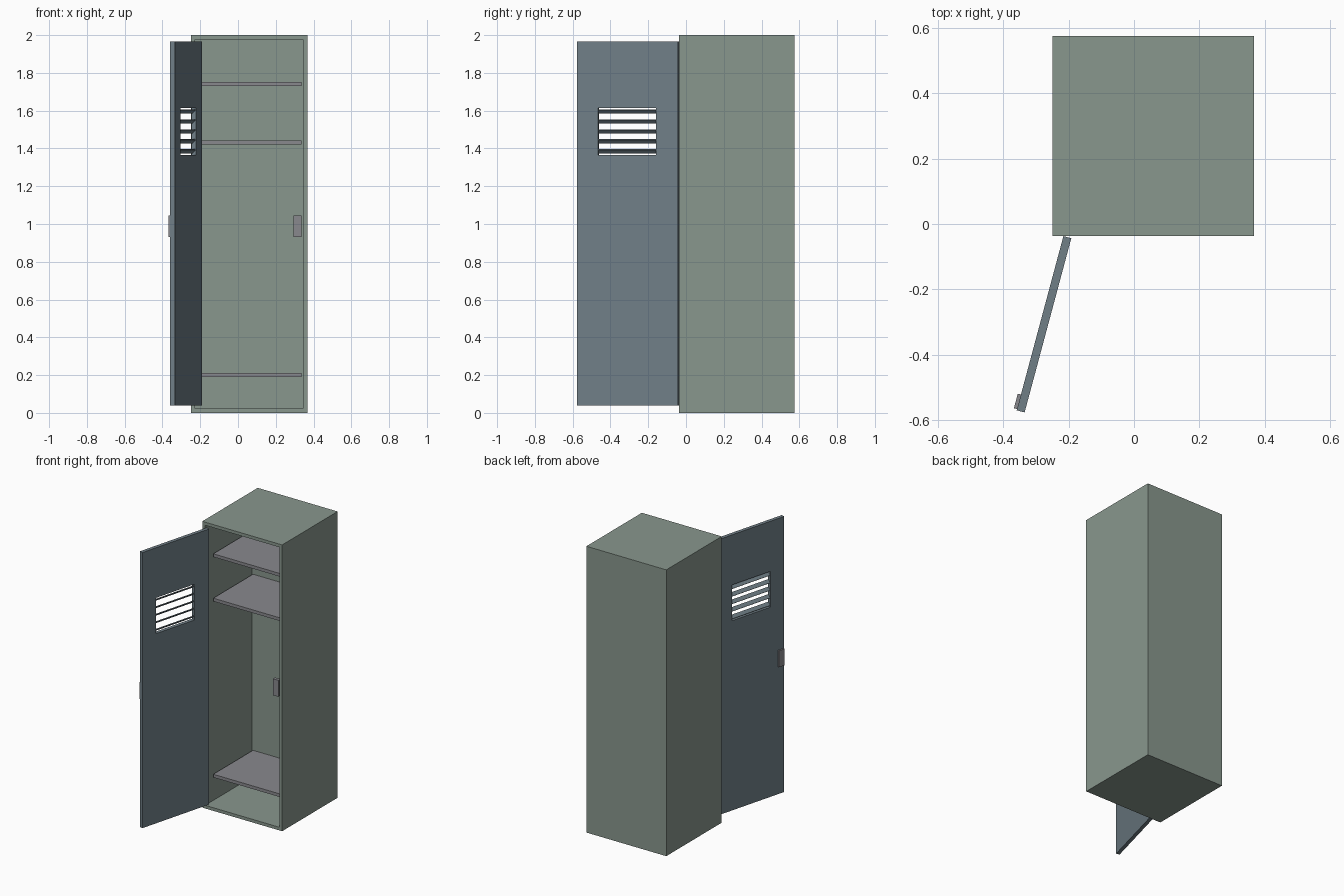
import bpy, bmesh
from math import radians
from mathutils import Matrix

if "Cube" in bpy.data.objects:
    bpy.data.objects.remove(bpy.data.objects["Cube"])


def material(name, rgb):
    m = bpy.data.materials.new(name)
    m.diffuse_color = (*rgb, 1)
    m.use_nodes = True
    m.node_tree.nodes["Principled BSDF"].inputs["Base Color"].default_value = m.diffuse_color
    return m


GREEN = material("cabinet_green", (0.25, 0.31, 0.27))
BLUE = material("door_blue_grey", (0.16, 0.21, 0.24))
GREY = material("fitting_grey", (0.25, 0.25, 0.27))


def box(name, lo, hi, mat=None, tilt=0, parent_matrix=None):
    """Box from its two corners, optionally tilted about its own x axis."""
    size = [b - a for a, b in zip(lo, hi)]
    mid = [(a + b) / 2 for a, b in zip(lo, hi)]
    bm = bmesh.new()
    bmesh.ops.create_cube(bm, size=1)
    bmesh.ops.scale(bm, vec=size, verts=bm.verts)
    bmesh.ops.rotate(bm, cent=(0, 0, 0), matrix=Matrix.Rotation(tilt, 3, 'X'), verts=bm.verts)
    bmesh.ops.translate(bm, vec=mid, verts=bm.verts)
    me = bpy.data.meshes.new(name)
    bm.to_mesh(me)
    bm.free()
    ob = bpy.data.objects.new(name, me)
    bpy.context.collection.objects.link(ob)
    if mat:
        me.materials.append(mat)
    if parent_matrix:
        ob.matrix_world = parent_matrix
    return ob


# Cabinet shell: solid box with its front face inset and pushed back
FRONT, BACK, INNER_BACK = -0.037, 0.575, 0.478
cabinet = box("cabinet", (-0.25, FRONT, 0), (0.367, BACK, 2), GREEN)
bm = bmesh.new()
bm.from_mesh(cabinet.data)
bm.normal_update()
face = min(bm.faces, key=lambda f: f.calc_center_median().y)
bmesh.ops.inset_individual(bm, faces=[face], thickness=0.031)
cavity = bmesh.ops.extrude_discrete_faces(bm, faces=[face])["faces"][0]
bmesh.ops.translate(bm, vec=(0, INNER_BACK - FRONT, 0), verts=cavity.verts)
bmesh.ops.recalc_face_normals(bm, faces=bm.faces)
bm.to_mesh(cabinet.data)
bm.free()

# Shelves
for i, z in enumerate((0.19, 1.42, 1.73)):
    box(f"shelf_{i + 1}", (-0.219, 0.04, z), (0.336, INNER_BACK, z + 0.022), GREY)

# Latch plate on the right edge of the opening
box("latch_plate", (0.295, -0.035, 0.93), (0.336, -0.012, 1.045), GREY)

# Door, modelled closed (x = width, y = thickness) and swung open at the hinge
swing = Matrix.Translation((-0.216, FRONT, 0)) @ Matrix.Rotation(radians(-105), 4, 'Z')
THICK = 0.025
door = box("door", (0, 0, 0.04), (0.552, THICK, 1.965), BLUE, parent_matrix=swing)
cutter = box("vent_cutter", (0.12, -0.1, 1.365), (0.438, 0.1, 1.615), parent_matrix=swing)
cutter.hide_render = True
bpy.context.view_layer.update()
cut = door.modifiers.new("vent_opening", 'BOOLEAN')
cut.operation = 'DIFFERENCE'
cut.solver = 'EXACT'
cut.object = cutter
bpy.context.view_layer.objects.active = door
bpy.ops.object.modifier_apply(modifier=cut.name)
bpy.data.objects.remove(cutter)

# Angled vent slats, outer edge lower
for i in range(5):
    z = 1.385 + i * 0.0525
    box(f"vent_slat_{i + 1}", (0.12, THICK / 2 - 0.0135, z - 0.0025),
        (0.438, THICK / 2 + 0.0135, z + 0.0025), BLUE, radians(45), swing)

# Handle on the outside of the door
box("door_handle", (0.502, -0.01, 0.93), (0.548, 0, 1.045), GREY, parent_matrix=swing)
